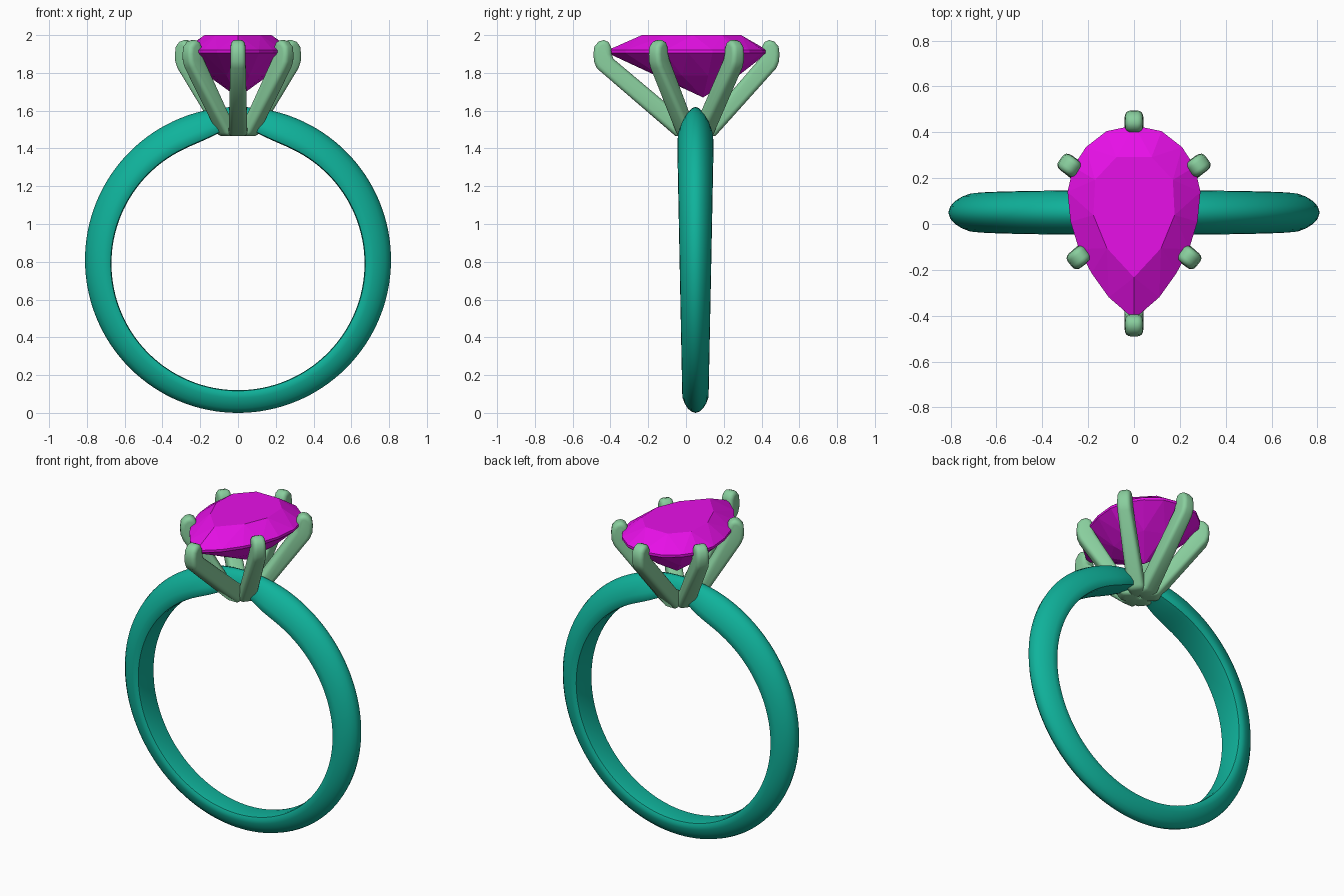
import bpy, bmesh, math
from mathutils import Vector

if "Cube" in bpy.data.objects:
    bpy.data.objects.remove(bpy.data.objects["Cube"])

CY = 0.05  # y position of the band and setting centre


def finish(name, bm, color, smooth=None, bevel=0):
    bmesh.ops.recalc_face_normals(bm, faces=bm.faces)
    me = bpy.data.meshes.new(name)
    bm.to_mesh(me)
    bm.free()
    ob = bpy.data.objects.new(name, me)
    bpy.context.collection.objects.link(ob)
    mat = bpy.data.materials.get(name.split("_")[0]) or bpy.data.materials.new(name.split("_")[0])
    mat.diffuse_color = (*color, 1)
    mat.use_nodes = True
    mat.node_tree.nodes["Principled BSDF"].inputs["Base Color"].default_value = mat.diffuse_color
    me.materials.append(mat)
    bpy.ops.object.select_all(action='DESELECT')
    ob.select_set(True)
    bpy.context.view_layer.objects.active = ob
    if bevel:
        mod = ob.modifiers.new("bevel", 'BEVEL')
        mod.width = bevel
        mod.segments = 4
        mod.limit_method = 'ANGLE'
        mod.angle_limit = math.radians(50)
        bpy.ops.object.modifier_apply(modifier="bevel")
    if smooth:
        bpy.ops.object.shade_smooth_by_angle(angle=math.radians(smooth))
    return ob


# Band: D-shaped section swept round, wider towards the top, pinched under the stone
half = [(0.6, 0), (0.9, 0.03), (1, 0.16), (0.97, 0.34), (0.82, 0.58), (0.6, 0.79), (0.32, 0.94)]
section = half + [(0, 1)] + [(-a, t) for a, t in reversed(half)]
bm = bmesh.new()
rings = []
N = 128
for i in range(N):
    th = -math.pi + 2 * math.pi * i / N
    pinch = math.exp(-(th / 0.2) ** 2)
    w = (0.07 + 0.0275 * (1 + math.cos(th)) / 2) * (1 - 0.4 * pinch)
    inner = Vector((0.67 * math.sin(th), 0, 0.79 + 0.67 * math.cos(th)))
    outer = Vector((0.81 * math.sin(th), 0, 0.81 + 0.81 * math.cos(th)))
    ring = []
    for a, t in section:
        t = t + (1 - t) * 0.3 * pinch
        p = inner.lerp(outer, t)
        ring.append(bm.verts.new((p.x, CY + a * w, p.z)))
    rings.append(ring)
M = len(section)
for i in range(N):
    r, s = rings[i], rings[(i + 1) % N]
    for j in range(M):
        k = (j + 1) % M
        bm.faces.new((r[j], r[k], s[k], s[j]))
finish("band", bm, (0.005, 0.45, 0.33), smooth=40)


# Prongs: side profile in the radial plane, given thickness and rounded
def prong(name, tx, ty):
    d = Vector((tx, ty - CY, 0))
    L = d.length
    d.normalize()
    n = Vector((-d.y, d.x, 0))
    prof = [(0, 1.465), (0.105, 1.465), (L + 0.033, 1.825), (L + 0.047, 1.86), (L + 0.05, 1.90),
            (L + 0.045, 1.94), (L + 0.022, 1.966), (L - 0.005, 1.974), (L - 0.03, 1.963),
            (L - 0.044, 1.935), (L - 0.047, 1.90), (L - 0.055, 1.875), (0.09, 1.585), (0, 1.52)]
    bm = bmesh.new()
    sides = []
    for s in (-1, 1):
        loop = []
        for r, z in prof:
            hw = 0.05 - 0.012 * (z - 1.465) / 0.5
            p = Vector((0, CY, z)) + d * r + n * (s * hw)
            loop.append(bm.verts.new(p))
        sides.append(loop)
        bm.faces.new(loop)
    for j in range(len(prof)):
        k = (j + 1) % len(prof)
        bm.faces.new((sides[0][j], sides[0][k], sides[1][k], sides[1][j]))
    finish(name, bm, (0.25, 0.62, 0.34), smooth=50, bevel=0.024)


prong("prong_front", 0, -0.44)
prong("prong_back", 0, 0.445)
for side, s in (("left", -1), ("right", 1)):
    prong("prong_back_" + side, 0.28 * s, 0.255)
    prong("prong_front_" + side, 0.24 * s, -0.145)

# Pear-cut gem: hull of table, girdle, pavilion and culet points
right = [(0.12, 0.405), (0.21, 0.335), (0.265, 0.25), (0.29, 0.14), (0.277, 0.01),
         (0.24, -0.11), (0.185, -0.215), (0.11, -0.32)]
outline = [(0, 0.43)] + right + [(0, -0.415)] + [(-x, y) for x, y in reversed(right)]
pts = [(0, 0.09, 1.67)]
for i, (x, y) in enumerate(outline):
    pts += [(x, y, 1.905), (x, y, 1.92)]
    f = lambda k: (x * k, 0.09 + (y - 0.09) * k)
    if i % 2:
        pts.append((*f(0.64), 2.0))
    else:
        pts.append((*f(0.55), 1.785))
bm = bmesh.new()
for p in pts:
    bm.verts.new(p)
bmesh.ops.convex_hull(bm, input=bm.verts)
bmesh.ops.dissolve_limit(bm, angle_limit=math.radians(1), verts=bm.verts, edges=bm.edges)
finish("gem", bm, (0.8, 0.005, 0.8))
